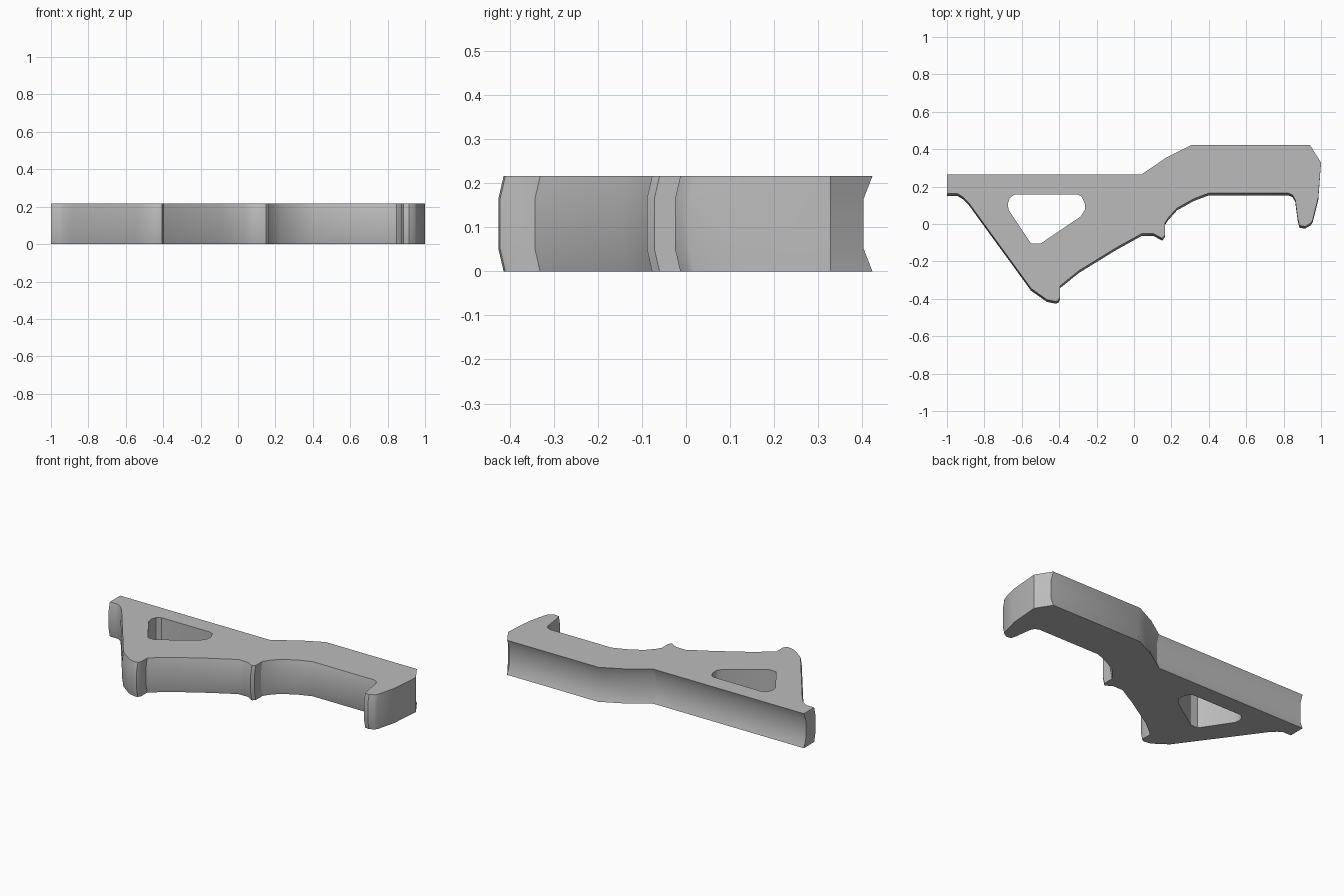
import bpy, bmesh, math

cube = bpy.data.objects.get("Cube")
if cube:
    bpy.data.objects.remove(cube)

HEIGHT = 0.216
BEVEL = 0.052      # height of the slanted bands
BULGE = 0.012      # how far the grip side swells
GROOVE = 0.02      # how deep the rail side is hollowed

grey = bpy.data.materials.new("plain grey")
grey.use_nodes = True
colour = (0.5, 0.5, 0.5, 1)
grey.diffuse_color = colour
grey.node_tree.nodes["Principled BSDF"].inputs["Base Color"].default_value = colour

# Rail side, left to right
rail = [(-1, .265), (.04, .265), (.17, .353), (.31, .423), (.94, .423)]
# End corner, hook, finger curve, nub, palm curve, heel and slanted strut
nose = [(1, .328)]
grip = [(.985, .14), (.955, .02), (.945, .005), (.915, -.013), (.885, -.008),
        (.875, .03), (.862, .13), (.848, .155), (.825, .165),
        (.40, .165), (.32, .135), (.23, .085), (.185, .035), (.165, .005),
        (.165, -.06), (.15, -.077), (.105, -.052), (.04, -.052),
        (-.10, -.13), (-.295, -.25), (-.395, -.331), (-.395, -.39),
        (-.405, -.41), (-.42, -.414), (-.465, -.405), (-.55, -.345),
        (-.885, .115), (-.915, .145), (-.945, .163), (-1, .163)]
# Triangular opening
window = [(-.64, .157), (-.30, .157), (-.28, .147), (-.263, .11), (-.263, .075),
          (-.285, .04), (-.50, -.105), (-.55, -.105), (-.67, .075),
          (-.675, .105), (-.665, .138)]


def shifted(points, dy):
    return [(x, y - dy) for x, y in points]


def wall(bm, levels):
    """Join stacked loops of points into a wall; return the end loops' edges."""
    rings = [[bm.verts.new((x, y, z)) for x, y in pts] for z, pts in levels]
    n = len(rings[0])
    for low, high in zip(rings, rings[1:]):
        for i in range(n):
            j = (i + 1) % n
            bm.faces.new((low[i], low[j], high[j], high[i]))
    return [[bm.edges.get((r[i], r[(i + 1) % n])) for i in range(n)]
            for r in (rings[0], rings[-1])]


bm = bmesh.new()
edge = rail + nose + grip
middle = shifted(rail, GROOVE) + nose + shifted(grip, BULGE)
outer = wall(bm, [(0, edge), (BEVEL, middle), (HEIGHT - BEVEL, middle), (HEIGHT, edge)])
inner = wall(bm, [(0, window), (HEIGHT, window)])

# Flat sides, with the opening left free
for a, b in zip(outer, inner):
    bmesh.ops.triangle_fill(bm, edges=a + b, use_beauty=True)
bmesh.ops.recalc_face_normals(bm, faces=bm.faces)

mesh = bpy.data.meshes.new("angled_grip")
bm.to_mesh(mesh)
bm.free()
mesh.materials.append(grey)
body = bpy.data.objects.new("angled_grip", mesh)
bpy.context.collection.objects.link(body)

bpy.ops.object.select_all(action="DESELECT")
body.select_set(True)
bpy.context.view_layer.objects.active = body
bpy.ops.object.shade_smooth_by_angle(angle=math.radians(30))
